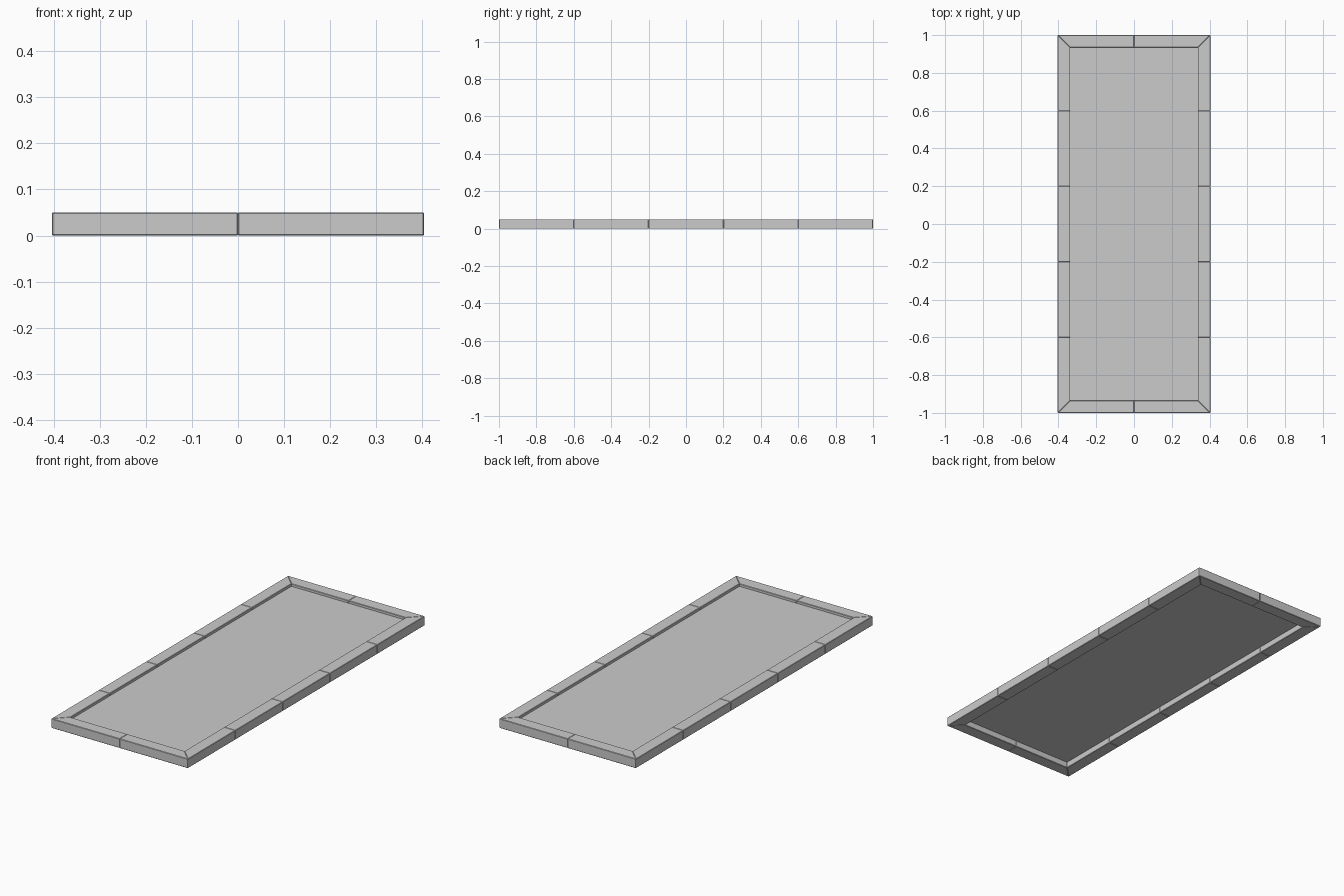
import bpy

cube = bpy.data.objects.get("Cube")
if cube:
    bpy.data.objects.remove(cube, do_unlink=True)

HALF_X, HALF_Y = 0.404, 1.0     # outer half sizes
HEIGHT, RIM = 0.05, 0.066       # rim height and width
PANEL_Z = 0.034
CHAMFER = 0.002

grey = bpy.data.materials.new("plain grey")
grey.use_nodes = True
COLOUR = (0.6, 0.6, 0.6, 1)
grey.diffuse_color = COLOUR
grey.node_tree.nodes["Principled BSDF"].inputs["Base Color"].default_value = COLOUR


def prism(name, outline, z0, z1, chamfer=0):
    """Extrude a counter-clockwise outline between two heights."""
    n = len(outline)
    verts = [(x, y, z) for z in (z0, z1) for x, y in outline]
    faces = [tuple(reversed(range(n))), tuple(range(n, 2 * n))]
    faces += [(i, (i + 1) % n, (i + 1) % n + n, i + n) for i in range(n)]
    mesh = bpy.data.meshes.new(name)
    mesh.from_pydata(verts, [], faces)
    mesh.materials.append(grey)
    obj = bpy.data.objects.new(name, mesh)
    bpy.context.collection.objects.link(obj)
    if chamfer:
        bevel = obj.modifiers.new("Edge chamfer", 'BEVEL')
        bevel.width = chamfer
        bevel.segments = 1
    return obj


def rim_side(name, half_length, half_across, count, place):
    """Row of rim blocks along one side; the end blocks are mitred."""
    step = 2 * half_length / count
    for i in range(count):
        a = -half_length + i * step
        b = a + step
        inner_a = a + (RIM if i == 0 else 0)
        inner_b = b - (RIM if i == count - 1 else 0)
        inner = half_across - RIM
        outline = [(a, -half_across), (b, -half_across),
                   (inner_b, -inner), (inner_a, -inner)]
        prism(f"{name}_{i + 1}", [place(u, v) for u, v in outline],
              0, HEIGHT, CHAMFER)


# Rim blocks around the four sides
rim_side("front_rim", HALF_X, HALF_Y, 2, lambda u, v: (u, v))
rim_side("back_rim", HALF_X, HALF_Y, 2, lambda u, v: (-u, -v))
rim_side("left_rim", HALF_Y, HALF_X, 5, lambda u, v: (-v, u))
rim_side("right_rim", HALF_Y, HALF_X, 5, lambda u, v: (v, -u))

# Thin recessed panel
px, py = HALF_X - RIM, HALF_Y - RIM
prism("panel", [(-px, -py), (px, -py), (px, py), (-px, py)],
      PANEL_Z - 0.002, PANEL_Z + 0.002)
